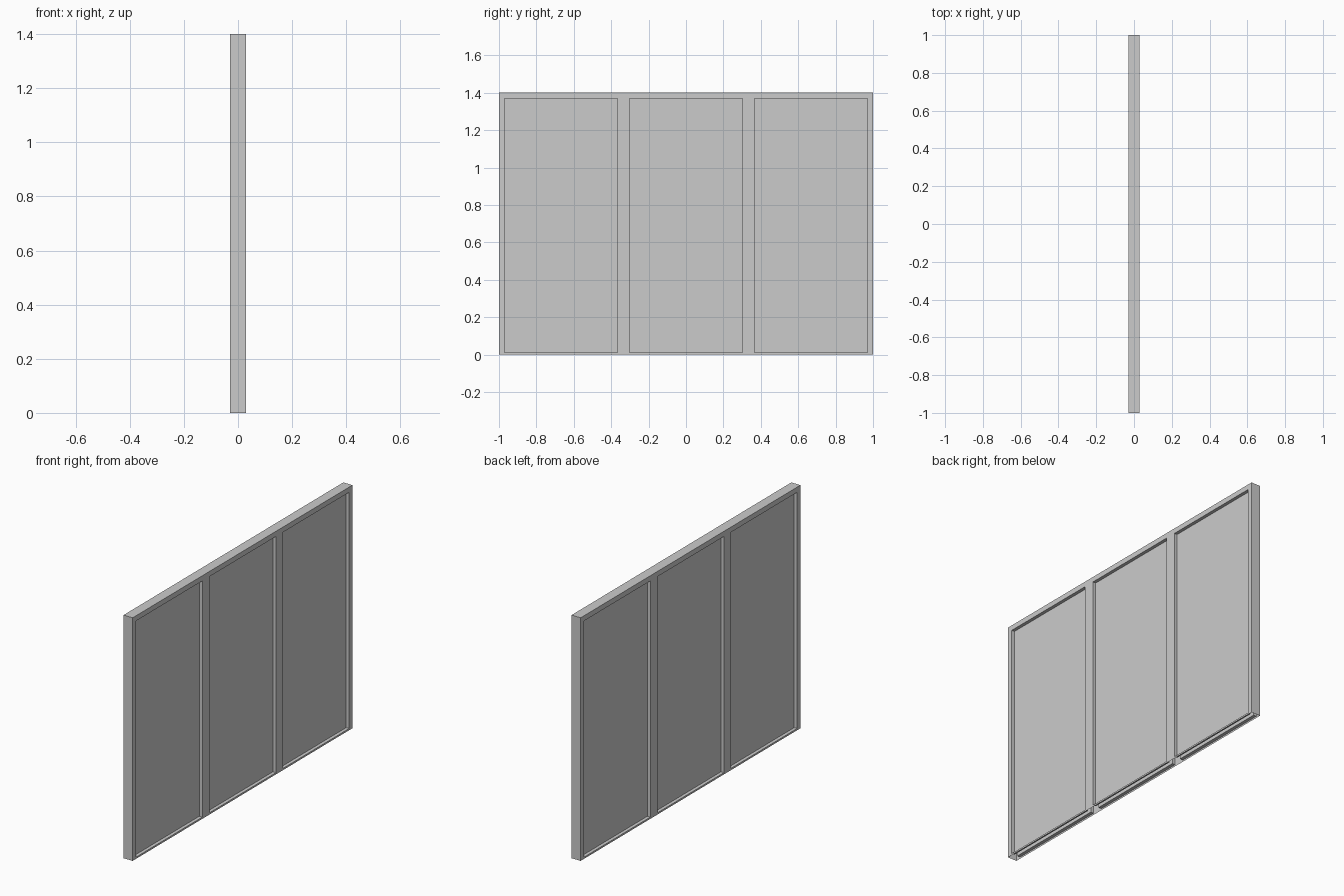
import bpy, bmesh

if "Cube" in bpy.data.objects:
    bpy.data.objects.remove(bpy.data.objects["Cube"])

HALF_T = 0.029          # half thickness of the frame
PANE_X = 0.010          # half distance between the recessed panes
YS = [-1, -0.97, -0.366, -0.303, 0.303, 0.366, 0.97, 1]
ZS = [0, 0.01, 1.37, 1.4]


def make_object(name, quads):
    bm = bmesh.new()
    for q in quads:
        bm.faces.new([bm.verts.new(p) for p in q])
    bmesh.ops.remove_doubles(bm, verts=bm.verts, dist=1e-5)
    bmesh.ops.recalc_face_normals(bm, faces=bm.faces)
    mesh = bpy.data.meshes.new(name)
    bm.to_mesh(mesh)
    bm.free()
    obj = bpy.data.objects.new(name, mesh)
    bpy.context.collection.objects.link(obj)
    return obj


quads = []
for s in (-1, 1):
    x, xp = s * HALF_T, s * PANE_X
    for i, (y0, y1) in enumerate(zip(YS, YS[1:])):
        for j, (z0, z1) in enumerate(zip(ZS, ZS[1:])):
            ring = [(y0, z0), (y1, z0), (y1, z1), (y0, z1)]
            if i % 2 and j == 1:
                # recessed pane with its four reveal walls
                quads.append([(xp, y, z) for y, z in ring])
                for a, b in zip(ring, ring[1:] + ring[:1]):
                    quads.append([(x, *a), (x, *b), (xp, *b), (xp, *a)])
            else:
                # flat frame face
                quads.append([(x, y, z) for y, z in ring])

# end faces
for y in (YS[0], YS[-1]):
    for z0, z1 in zip(ZS, ZS[1:]):
        quads.append([(-HALF_T, y, z0), (HALF_T, y, z0),
                      (HALF_T, y, z1), (-HALF_T, y, z1)])
# top face (the underside of the shell is open)
for y0, y1 in zip(YS, YS[1:]):
    quads.append([(-HALF_T, y0, ZS[-1]), (HALF_T, y0, ZS[-1]),
                  (HALF_T, y1, ZS[-1]), (-HALF_T, y1, ZS[-1])])

make_object("three_pane_wall_panel", quads)
